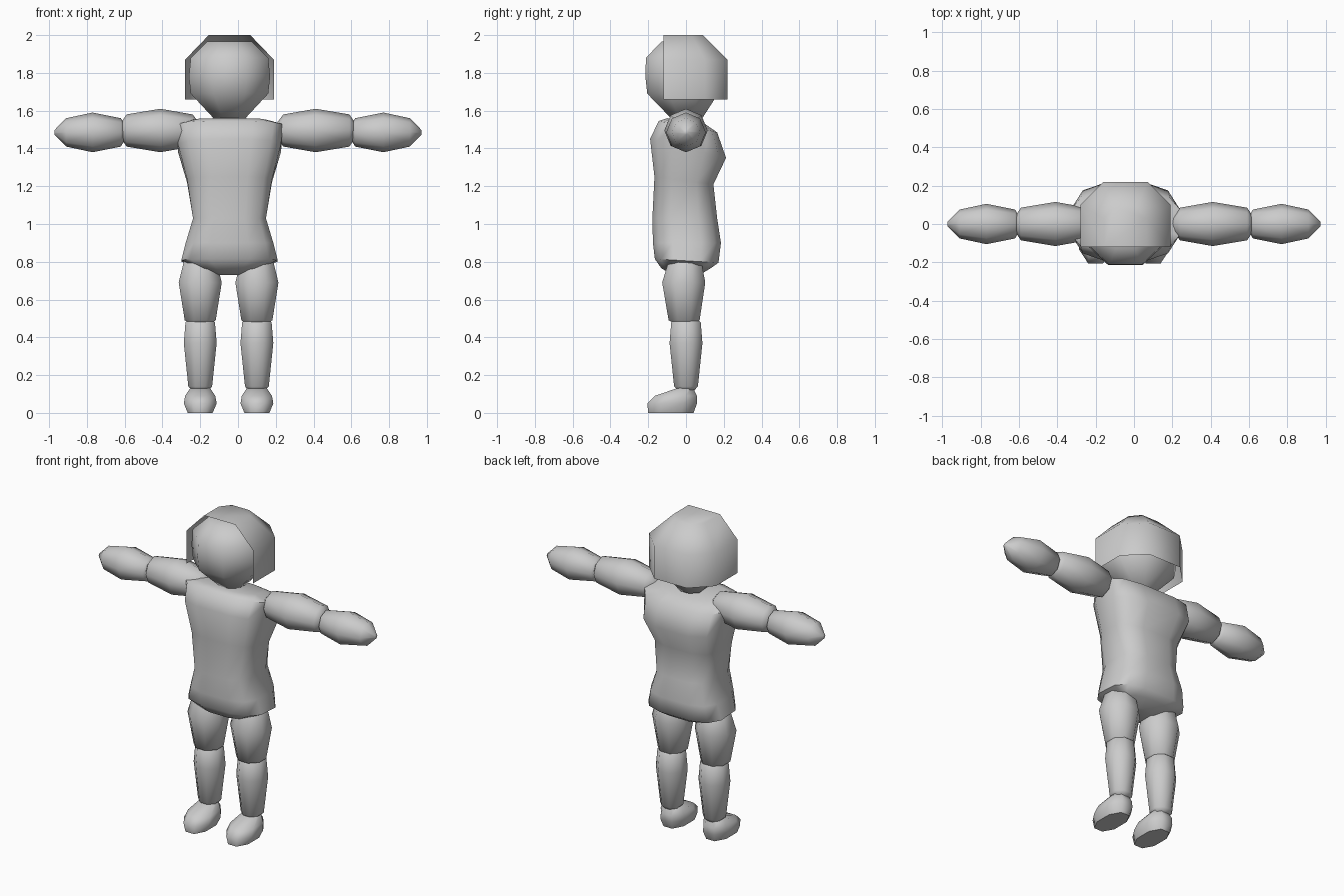
import bpy, bmesh, math
from mathutils import Vector

if "Cube" in bpy.data.objects:
    bpy.data.objects.remove(bpy.data.objects["Cube"])

CX = -0.045  # head and body sit slightly left of the arms


def loft(name, rings, closed=True, caps=(True, True), angle=60):
    """Skin a list of equal-length point rings."""
    bm = bmesh.new()
    vs = [[bm.verts.new(p) for p in ring] for ring in rings]
    n = len(vs[0])
    for a, b in zip(vs, vs[1:]):
        for i in range(n if closed else n - 1):
            j = (i + 1) % n
            bm.faces.new((a[i], a[j], b[j], b[i]))
    if caps[0]:
        bm.faces.new(vs[0][::-1])
    if caps[1]:
        bm.faces.new(vs[-1])
    bmesh.ops.recalc_face_normals(bm, faces=bm.faces)
    me = bpy.data.meshes.new(name)
    bm.to_mesh(me)
    bm.free()
    ob = bpy.data.objects.new(name, me)
    bpy.context.collection.objects.link(ob)
    bpy.ops.object.select_all(action='DESELECT')
    ob.select_set(True)
    bpy.context.view_layer.objects.active = ob
    bpy.ops.object.shade_smooth_by_angle(angle=math.radians(angle))
    return ob


def section(z, cx, hx, y0, y1, n=8, e=1.0, tilt=0.0):
    """Horizontal ring; e below 1 makes it boxier, tilt lowers the back."""
    pts = []
    for i in range(n):
        a = 2 * math.pi * (i + 0.5) / n
        c, s = math.cos(a), math.sin(a)
        m = math.cos(math.pi / n)
        c, s = c / m, s / m
        c = math.copysign(min(1, abs(c)) ** e, c)
        s = math.copysign(min(1, abs(s)) ** e, s)
        y = (y0 + y1) / 2 + s * (y1 - y0) / 2
        pts.append(Vector((cx + hx * c, y, z - tilt * s)))
    return pts


def arm_ring(side, x, r, z):
    return [Vector((side * x, r * math.cos(k * math.pi / 4), z + r * math.sin(k * math.pi / 4)))
            for k in range(8)]


# Torso
body = [(0.73, 0.07, -0.07, 0.07, 0.0), (0.765, 0.16, -0.13, 0.13, 0.0),
        (0.805, 0.255, -0.165, 0.172, 0.01), (0.9, 0.232, -0.175, 0.185, 0.0),
        (1.03, 0.193, -0.178, 0.165, 0.0), (1.23, 0.225, -0.167, 0.145, 0.02),
        (1.40, 0.272, -0.19, 0.212, 0.05), (1.515, 0.285, -0.145, 0.165, 0.03),
        (1.545, 0.2, -0.10, 0.10, 0.015)]
loft("torso", [section(z, CX, hx, a, b, 12, 0.65, t) for z, hx, a, b, t in body])

# Head
head = [(1.55, 0.075, -0.07, 0.08), (1.69, 0.205, -0.205, 0.17), (1.78, 0.215, -0.215, 0.19),
        (1.88, 0.205, -0.212, 0.18), (1.965, 0.12, -0.13, 0.10)]
loft("head", [section(z, CX, hx, a, b) for z, hx, a, b in head])

# Hair shell, open at the front and underneath
def hair_ring(z, hx, ys, bx, yb):
    return [(CX + x, y, z) for x, y in ((hx, -0.12), (hx, ys), (bx, yb),
                                        (-bx, yb), (-hx, ys), (-hx, -0.12))]


loft("hair", [hair_ring(1.66, 0.235, 0.10, 0.115, 0.22), hair_ring(1.87, 0.235, 0.10, 0.115, 0.22),
              hair_ring(2.0, 0.11, 0.03, 0.06, 0.09)], closed=False, caps=(False, True), angle=50)

upper = [(0.19, 0.02), (0.24, 0.085), (0.41, 0.115), (0.59, 0.085), (0.62, 0.04)]
lower = [(0.60, 0.04), (0.62, 0.075), (0.77, 0.105), (0.91, 0.075), (0.972, 0.012)]
thigh = [(0.465, 0.04, 0.0), (0.49, 0.082, -0.01), (0.69, 0.114, -0.012),
         (0.81, 0.085, -0.005), (0.842, 0.05, -0.02)]
shin = [(0.115, 0.04, 0.0), (0.14, 0.063, 0.0), (0.37, 0.087, 0.0),
        (0.48, 0.078, 0.0), (0.51, 0.045, 0.0)]
foot = [(0.0, 0.066, -0.2, 0.04), (0.05, 0.087, -0.205, 0.058),
        (0.09, 0.08, -0.165, 0.058), (0.135, 0.05, -0.035, 0.035)]

for side, label in ((-1, "right"), (1, "left")):
    # Arms
    loft(label + "_upper_arm", [arm_ring(side, x, r, 1.495) for x, r in upper])
    loft(label + "_forearm", [arm_ring(side, x, r, 1.485) for x, r in lower])
    # Legs and feet
    lx = -0.05 + side * 0.15
    for part, prof in (("_thigh", thigh), ("_shin", shin)):
        loft(label + part, [section(z, lx, r, y - r, y + r) for z, r, y in prof])
    loft(label + "_foot", [section(z, lx, hx, a, b, 8, 0.9) for z, hx, a, b in foot])
